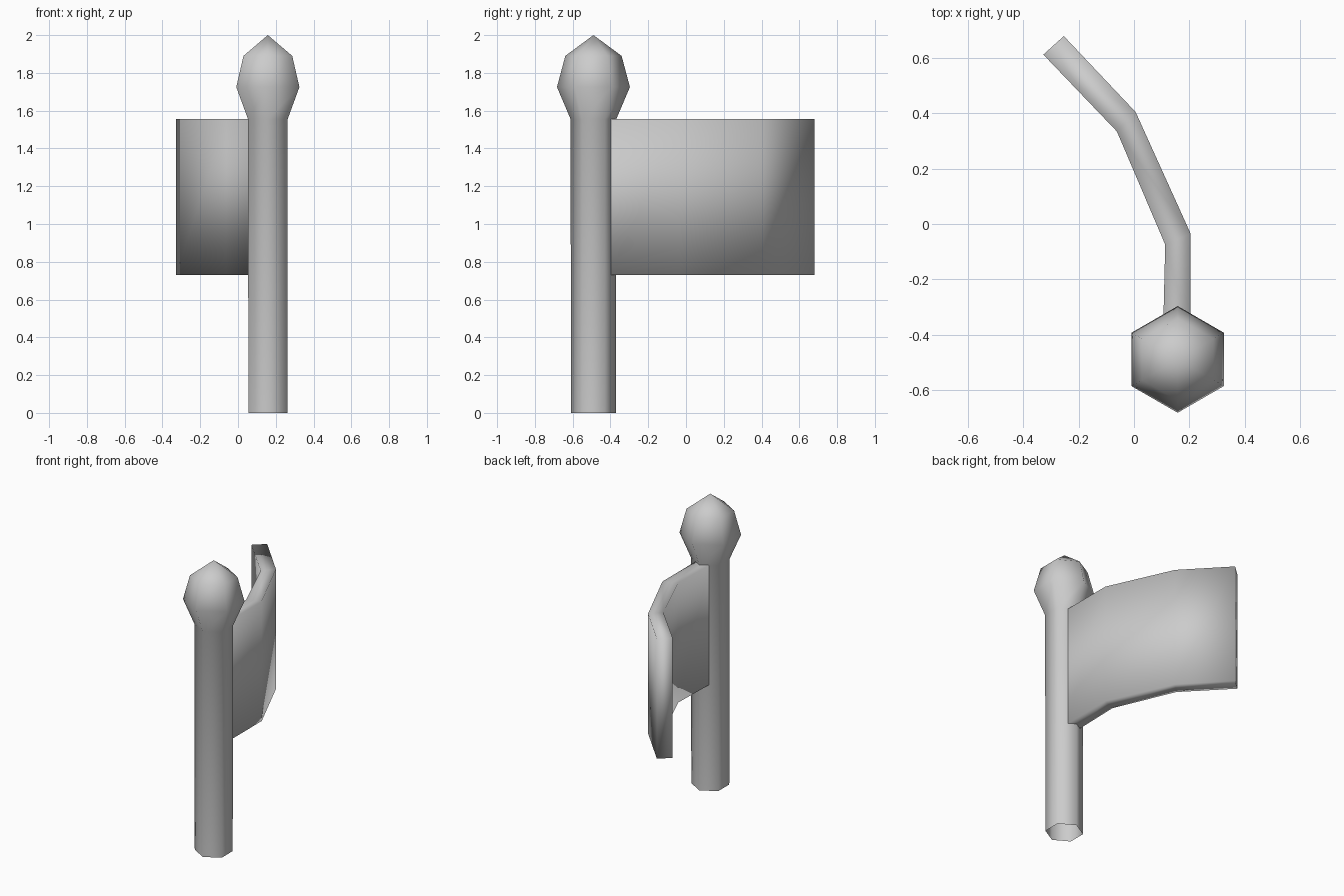
import bpy, bmesh
from math import cos, sin, pi

if "Cube" in bpy.data.objects:
    bpy.data.objects.remove(bpy.data.objects["Cube"])

grey = bpy.data.materials.new("light grey")
grey.diffuse_color = (0.6, 0.6, 0.6, 1)
grey.use_nodes = True
grey.node_tree.nodes["Principled BSDF"].inputs["Base Color"].default_value = grey.diffuse_color


def finish(name, bm):
    """Turn a bmesh into a fully smooth-shaded grey object."""
    bmesh.ops.recalc_face_normals(bm, faces=bm.faces)
    for f in bm.faces:
        f.smooth = True
    mesh = bpy.data.meshes.new(name)
    bm.to_mesh(mesh)
    bm.free()
    mesh.materials.append(grey)
    obj = bpy.data.objects.new(name, mesh)
    bpy.context.collection.objects.link(obj)
    return obj


def bridge(bm, a, b):
    """Join two closed rings of vertices with quads."""
    n = len(a)
    for i in range(n):
        j = (i + 1) % n
        bm.faces.new((a[i], a[j], b[j], b[i]))


# Six-sided pole, open at the foot, flaring into a pointed knob
CX, CY = 0.158, -0.49
profile = [(0.119, 0), (0.121, 1.555), (0.193, 1.725), (0.149, 1.89)]
bm = bmesh.new()
rings = [[bm.verts.new((CX + r * cos(pi / 6 + k * pi / 3),
                        CY + r * sin(pi / 6 + k * pi / 3), z))
          for k in range(6)] for r, z in profile]
for low, high in zip(rings, rings[1:]):
    bridge(bm, low, high)
tip = bm.verts.new((CX, CY, 2.0))
for k in range(6):
    bm.faces.new((rings[-1][k], rings[-1][(k + 1) % 6], tip))
finish("pole_and_knob", bm)

# Thick flag bending to the left as it leaves the pole
left = [(0.105, -0.40), (0.113, -0.075), (-0.062, 0.335), (-0.328, 0.613)]
right = [(0.205, -0.40), (0.205, -0.035), (0.006, 0.405), (-0.254, 0.68)]
bm = bmesh.new()
rings = [[bm.verts.new((*p, z)) for p, z in
          ((l, 0.73), (r, 0.73), (r, 1.555), (l, 1.555))]
         for l, r in zip(left, right)]
for near, far in zip(rings, rings[1:]):
    bridge(bm, near, far)
bm.faces.new(rings[-1])  # free end
finish("flag", bm)
